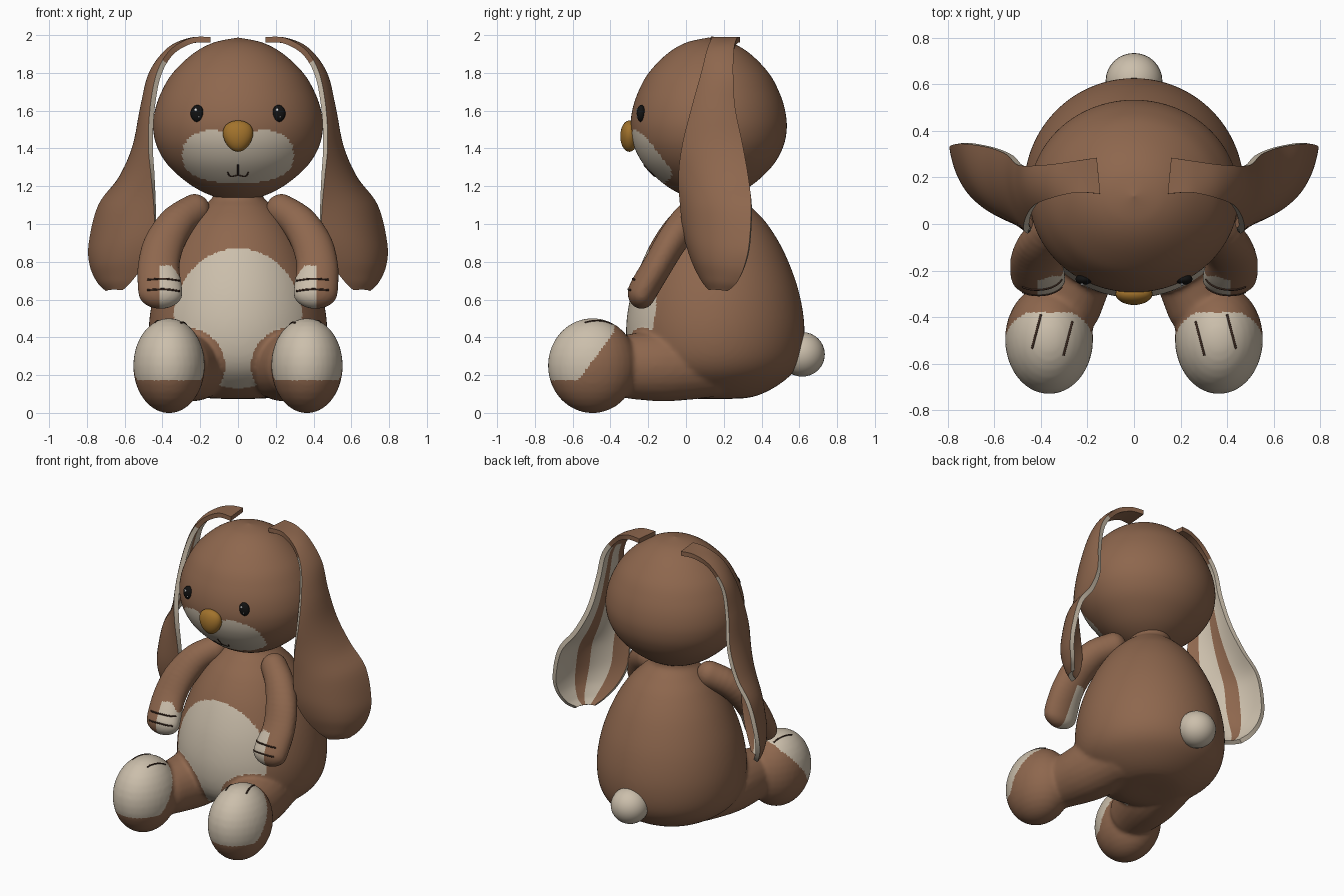
import bpy, bmesh, math
from mathutils import Vector, Matrix

if "Cube" in bpy.data.objects:
    bpy.data.objects.remove(bpy.data.objects["Cube"])


def material(name, rgb):
    m = bpy.data.materials.new(name)
    m.use_nodes = True
    m.diffuse_color = (*rgb, 1)
    m.node_tree.nodes["Principled BSDF"].inputs["Base Color"].default_value = (*rgb, 1)
    return m


BROWN = material("brown fur", (.27, .135, .075))
CREAM = material("cream fur", (.6, .52, .41))
GOLD = material("golden nose", (.36, .17, .025))
BLACK = material("eye black", (.006, .006, .006))
THREAD = material("dark thread", (.045, .022, .014))
WHITE = material("eye glint", (.9, .9, .9))


def spline(pts, n):
    """Catmull-Rom samples through tuples of any length."""
    out = []
    last = len(pts) - 1
    for k in range(n + 1):
        u = k / n * last
        i = min(int(u), last - 1)
        t = u - i
        quad = [pts[max(0, min(last, i + d))] for d in (-1, 0, 1, 2)]
        out.append([b + .5 * t * (c - a + t * (2*a - 5*b + 4*c - d + t * (3*(b - c) + d - a)))
                    for a, b, c, d in zip(*quad)])
    return out


def finish(name, bm, mats):
    me = bpy.data.meshes.new(name)
    bm.to_mesh(me)
    bm.free()
    ob = bpy.data.objects.new(name, me)
    bpy.context.collection.objects.link(ob)
    for m in mats:
        me.materials.append(m)
    me.shade_smooth()
    return ob


def apply_all(ob):
    bpy.context.view_layer.objects.active = ob
    for m in list(ob.modifiers):
        bpy.ops.object.modifier_apply(modifier=m.name)


def fuse(ob, voxel=.012):
    """Melt overlapping shapes into one soft skin."""
    r = ob.modifiers.new("fuse", "REMESH")
    r.mode = "VOXEL"
    r.voxel_size = voxel
    s = ob.modifiers.new("soften", "SMOOTH")
    s.iterations = 8
    apply_all(ob)
    ob.data.shade_smooth()


def paint(ob, rule):
    for p in ob.data.polygons:
        p.material_index = int(rule(p.center))


def ball(bm, c, r, seg=32):
    return bmesh.ops.create_uvsphere(bm, u_segments=seg, v_segments=seg // 2, radius=1,
                                     matrix=Matrix.Translation(c) @ Matrix.Diagonal((*r, 1)))["verts"]


def lathe(bm, profile, cy, squash, rows=72, seg=112):
    """Spin (height, radius) pairs around a vertical axis."""
    rings = []
    for z, r in spline(profile, rows):
        r = max(r, .002)
        rings.append([bm.verts.new((r * math.cos(a), cy + squash * r * math.sin(a), z))
                      for a in (2 * math.pi * k / seg for k in range(seg))])
    for lo, hi in zip(rings, rings[1:]):
        for k in range(seg):
            n = (k + 1) % seg
            bm.faces.new((lo[k], lo[n], hi[n], hi[k]))
    bm.faces.new(rings[0][::-1])
    bm.faces.new(rings[-1])


def limb(bm, pts, s, n=22):
    """Chain of ellipsoids: x, y, z, then three radii."""
    for x, y, z, *r in spline(pts, n):
        ball(bm, (s * x, y, z), r, 24)


def stitch(name, ob, pts, axis, depth=.005):
    """Thread lying on a surface, projected along an axis."""
    cu = bpy.data.curves.new(name, "CURVE")
    cu.dimensions = "3D"
    cu.bevel_depth = depth
    cu.use_fill_caps = True
    hits = []
    for p in spline(pts, 10):
        start = Vector((p[0], -2, p[1])) if axis == "y" else Vector((p[0], p[1], 3))
        ok, hit, _, _ = ob.ray_cast(start, Vector((0, 1, 0)) if axis == "y" else Vector((0, 0, -1)))
        if ok:
            hits.append(hit)
    sp = cu.splines.new("POLY")
    sp.points.add(len(hits) - 1)
    for q, h in zip(sp.points, hits):
        q.co = (*h, 1)
    cu.materials.append(THREAD)
    bpy.context.collection.objects.link(bpy.data.objects.new(name, cu))


# Body with legs and feet
bm = bmesh.new()
lathe(bm, [(.075, 0), (.085, .2), (.17, .365), (.28, .45), (.45, .472), (.65, .44), (.85, .365),
           (1, .275), (1.09, .19), (1.14, .135), (1.2, .13)], .155, 1)
FOOT = Vector((.365, -.495, .25))
for s in (1, -1):
    limb(bm, [(.2, .12, .26, .18, .18, .18), (.245, -.12, .25, .185, .18, .19),
              (.285, -.34, .245, .15, .15, .165)], s)
    ball(bm, (s * FOOT.x, FOOT.y, FOOT.z), (.19, .237, .252))
body = finish("body_and_legs", bm, [BROWN, CREAM])
fuse(body)


def body_rule(c):
    x = abs(c.x)
    d = c - FOOT
    sole = c.y < -.38 and c.z > .17 and -.8 * d.y + .6 * d.z > .015
    belly = (-.34 < c.y < .05 and (x / .34) ** 2 + ((c.z - .5) / .37) ** 2 < 1
             and math.hypot(x - .27, c.z - .25) > .2)
    return sole or belly


paint(body, body_rule)

# Head with muzzle patch
bm = bmesh.new()
lathe(bm, [(1.13, 0), (1.14, .11), (1.2, .24), (1.3, .36), (1.4, .425), (1.5, .449), (1.6, .44),
           (1.7, .405), (1.8, .345), (1.9, .24), (1.96, .13), (1.987, 0)], .12, .92, 110, 160)
head = finish("head", bm, [BROWN, CREAM])
paint(head, lambda c: c.y < 0 and abs(c.x / .295) ** 2.5 + abs((c.z - 1.365) / .148) ** 2.5 < 1
      and c.z < 1.46 + .35 * abs(c.x))

# Nose, narrowing downwards
bm = bmesh.new()
for v in ball(bm, (0, -.3, 1.465), (.083, .048, .083)):
    v.co.x *= 1 + 2.2 * (v.co.z - 1.49) if v.co.z < 1.49 else 1 + 3 * (v.co.z - 1.49)
finish("nose", bm, [GOLD])

# Tail
bm = bmesh.new()
ball(bm, (0, .615, .31), (.122, .12, .118))
finish("tail", bm, [CREAM])

bpy.context.view_layer.update()
stitch("mouth_line", head, [(0, 1.315), (0, 1.26)], "y", .004)
stitch("mouth_curve", head, [(-.055, 1.275), (-.04, 1.252), (0, 1.258), (.04, 1.252), (.055, 1.275)], "y", .004)

# Ear rows: front edge, back edge, outward bulge
EAR = [(.145, .13, 1.99, .16, .285, 1.99, 0), (.25, .135, 1.985, .26, .27, 1.985, 0),
       (.36, .11, 1.92, .37, .255, 1.93, .01), (.43, .08, 1.8, .47, .25, 1.8, .015),
       (.465, .03, 1.62, .51, .26, 1.62, .025), (.475, -.02, 1.42, .55, .3, 1.42, .035),
       (.46, -.04, 1.25, .63, .33, 1.25, .055), (.445, -.03, 1.08, .74, .345, 1.1, .08),
       (.445, -.01, .93, .79, .335, .9, .09), (.49, .03, .8, .785, .31, .78, .08),
       (.56, .08, .7, .745, .27, .69, .05), (.61, .12, .65, .7, .22, .645, .02)]

for s, side in ((1, "left"), (-1, "right")):
    # Arm with cream paw
    bm = bmesh.new()
    limb(bm, [(.23, .07, 1.07, .085, .085, .09), (.32, 0, 1.01, .1, .085, .09),
              (.39, -.08, .9, .11, .08, .09), (.42, -.15, .78, .112, .075, .09),
              (.415, -.21, .68, .118, .075, .09), (.41, -.235, .635, .118, .075, .085)], s)
    arm = finish(side + "_arm", bm, [BROWN, CREAM])
    fuse(arm, .01)
    paint(arm, lambda c: abs(c.x) < .415 and c.z < .78 - 1.5 * max(0, .35 - abs(c.x)))
    bpy.context.view_layer.update()
    for k, z in enumerate((.705, .65)):
        stitch(f"{side}_paw_stitch_{k}", arm,
               [(s * .31, z - .005), (s * .39, z + .005), (s * .48, z)], "y")
    for k, (x, y) in enumerate(((.4, -.39), (.265, -.42))):
        stitch(f"{side}_foot_stitch_{k}", body, [(s * x, y), (s * (x + .038), y - .145)], "z")

    # Eye and glints
    eye = Vector((s * .215, -.237, 1.585))
    bm = bmesh.new()
    ball(bm, eye, (.036, .024, .045))
    finish(side + "_eye", bm, [BLACK])
    bm = bmesh.new()
    ball(bm, eye + Vector((-.008, -.022, .019)), (.008, .005, .008), 12)
    ball(bm, eye + Vector((.008, -.022, -.018)), (.004, .004, .004), 12)
    finish(side + "_eye_glint", bm, [WHITE])

    # Drooping ear, striped on the inside
    bm = bmesh.new()
    rows, cols = spline(EAR, 66), 20
    grid = []
    for i, r in enumerate(rows):
        front, back = Vector(r[:3]), Vector(r[3:6])
        prev, nxt = rows[max(i - 1, 0)], rows[min(i + 1, len(rows) - 1)]
        out = (Vector(nxt[:3]) - Vector(prev[:3])).cross(back - front).normalized()
        line = []
        for j in range(cols + 1):
            t = j / cols
            p = front.lerp(back, t) + out * (4 * t * (1 - t) * r[6])
            line.append(bm.verts.new((s * p.x, p.y, p.z)))
        grid.append(line)
    for i in range(len(rows) - 1):
        for j in range(cols):
            quad = (grid[i][j], grid[i + 1][j], grid[i + 1][j + 1], grid[i][j + 1])
            f = bm.faces.new(quad[::s])
            t = (j + .5) / cols
            f.material_index = int(rows[i][2] < 1.85 and (.22 < t < .5 or t > .7))
    ear = finish(side + "_ear", bm, [BROWN, BROWN, CREAM])
    thick = ear.modifiers.new("thickness", "SOLIDIFY")
    thick.thickness = .03
    thick.offset = -1
    thick.material_offset = 1
    thick.material_offset_rim = 2
    apply_all(ear)
    for p in ear.data.polygons:
        if p.center.z > 1.86:
            p.material_index = 0
    bpy.ops.object.select_all(action="DESELECT")
    ear.select_set(True)
    bpy.ops.object.shade_smooth_by_angle(angle=math.radians(40))
